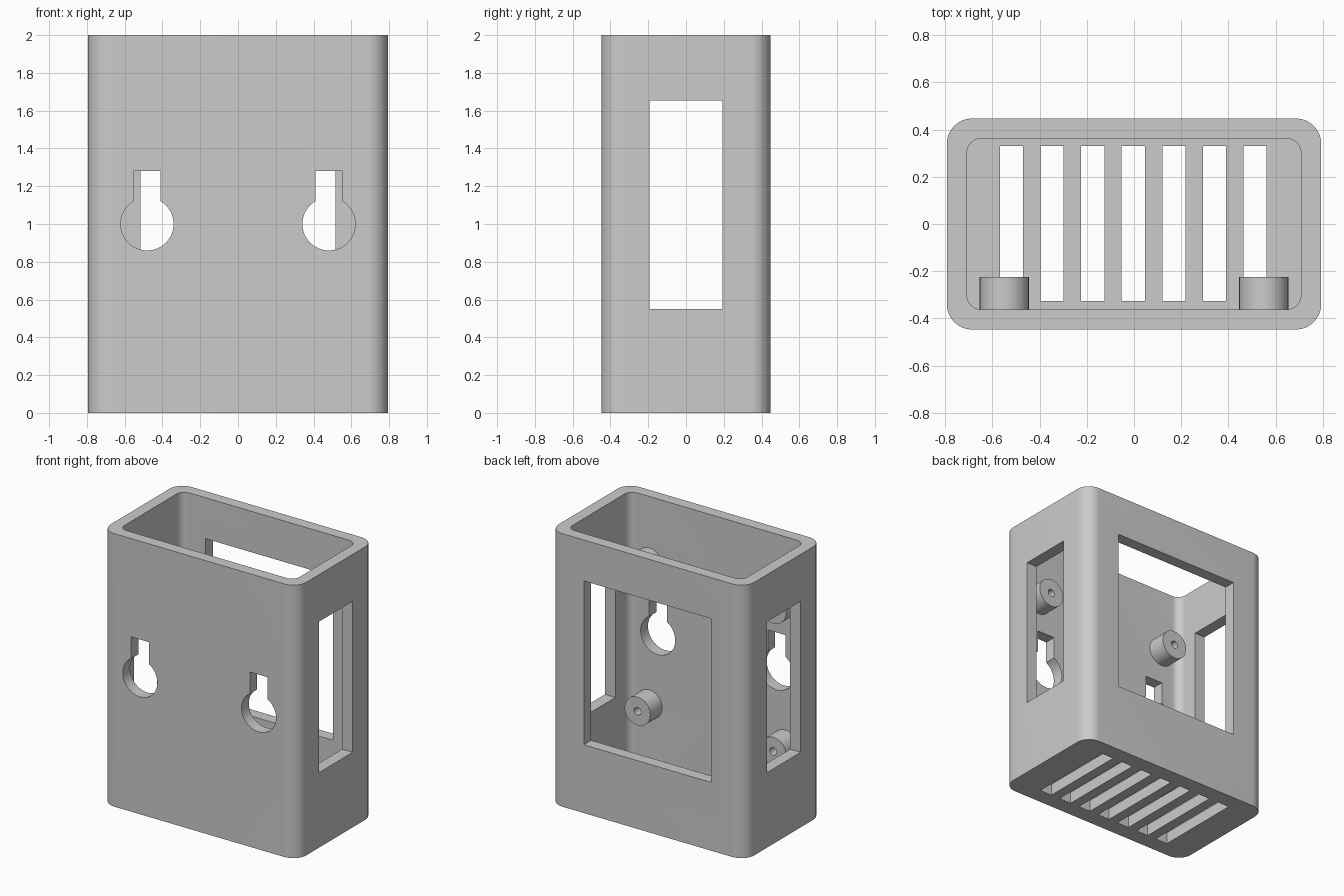
import bpy, bmesh, math
from mathutils import Matrix, Vector

if "Cube" in bpy.data.objects:
    bpy.data.objects.remove(bpy.data.objects["Cube"])

W, D, H, WALL = 0.793, 0.447, 2.0, 0.085
BACK_TURN = Matrix.Rotation(math.pi / 2, 4, 'X')  # local z -> world -y, local y -> world z

grey = bpy.data.materials.new("plain_grey")
grey.use_nodes = True
colour = (0.6, 0.6, 0.6, 1)
grey.diffuse_color = colour
grey.node_tree.nodes["Principled BSDF"].inputs["Base Color"].default_value = colour


def prism(name, outline, low, high, turn=Matrix()):
    """Extrude a flat outline between two heights, then turn it into place."""
    bm = bmesh.new()
    face = bm.faces.new([bm.verts.new((x, y, low)) for x, y in outline])
    top = bmesh.ops.extrude_face_region(bm, geom=[face])["geom"]
    verts = [v for v in top if isinstance(v, bmesh.types.BMVert)]
    bmesh.ops.translate(bm, verts=verts, vec=(0, 0, high - low))
    bmesh.ops.recalc_face_normals(bm, faces=bm.faces)
    bm.transform(turn)
    mesh = bpy.data.meshes.new(name)
    bm.to_mesh(mesh)
    bm.free()
    mesh.materials.append(grey)
    ob = bpy.data.objects.new(name, mesh)
    bpy.context.collection.objects.link(ob)
    return ob


def arc(cx, cy, r, start, end, steps):
    return [(cx + r * math.cos(start + (end - start) * i / steps),
             cy + r * math.sin(start + (end - start) * i / steps)) for i in range(steps + 1)]


def circle(cx, cy, r, sides=48):
    return arc(cx, cy, r, 0, 2 * math.pi, sides)[:-1]


def rounded_rect(w, d, r):
    points = []
    for i, (sx, sy) in enumerate([(1, 1), (-1, 1), (-1, -1), (1, -1)]):
        a = i * math.pi / 2
        points += arc(sx * (w - r), sy * (d - r), r, a, a + math.pi / 2, 12)
    return points


def rect(x0, x1, y0, y1):
    return [(x0, y0), (x1, y0), (x1, y1), (x0, y1)]


def keyhole(cx):
    """Round head with a narrower slot rising from it."""
    r, half = 0.14, 0.072
    a = math.acos(half / r)
    head = arc(cx, 1, r, math.pi - a, 2 * math.pi + a, 48)
    return head + [(cx + half, 1.28), (cx - half, 1.28)]


def cut(ob, cutter):
    mod = ob.modifiers.new("cut", 'BOOLEAN')
    mod.operation, mod.solver, mod.object = 'DIFFERENCE', 'EXACT', cutter
    bpy.context.view_layer.objects.active = ob
    bpy.ops.object.modifier_apply(modifier=mod.name)
    bpy.data.objects.remove(cutter)


def smooth(ob):
    bpy.ops.object.select_all(action='DESELECT')
    ob.select_set(True)
    bpy.context.view_layer.objects.active = ob
    bpy.ops.object.shade_smooth_by_angle(angle=math.radians(30))


# Open-topped case
case = prism("case", rounded_rect(W, D, 0.105), 0, H)
cut(case, prism("cavity", rounded_rect(W - WALL, D - WALL, 0.06), WALL, H + 0.2))

# Back window and the windows through both sides
cut(case, prism("back_window", rect(-0.515, 0.515, 0.5, 1.7), -0.6, -0.25, BACK_TURN))
cut(case, prism("side_windows", rect(-1, 1, -0.194, 0.194), 0.55, 1.655))

# Hanging keyholes in the front wall
for side in (-1, 1):
    cut(case, prism("keyhole", keyhole(side * 0.481), 0.25, 0.6, BACK_TURN))

# Vent slots in the floor
for i in range(-3, 4):
    x = i * 0.172 - 0.003
    cut(case, prism("vent", rect(x - 0.049, x + 0.049, -0.327, 0.33), -0.1, 0.2))
smooth(case)

# Screw bosses on the inside of the front wall, with blind holes
for side, label in ((-1, "right"), (1, "left")):
    for z, level in ((0.48, "lower"), (1.52, "upper")):
        x = side * 0.55
        boss = prism(f"{level}_{label}_boss", circle(x, z, 0.104), 0.224, 0.37, BACK_TURN)
        cut(boss, prism("screw_hole", circle(x, z, 0.028, 24), 0.1, 0.361, BACK_TURN))
        smooth(boss)
